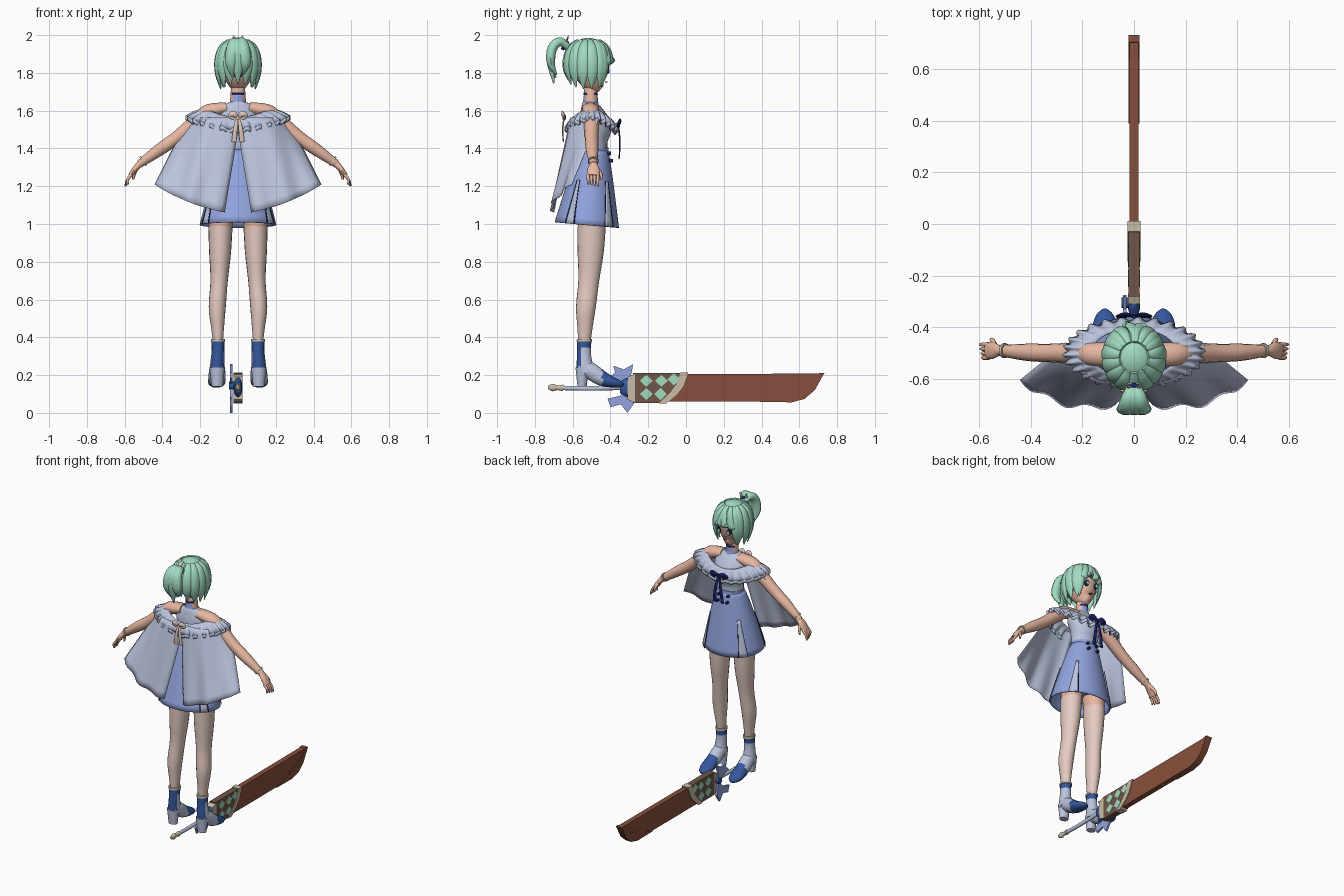
import bpy, bmesh, math
from mathutils import Vector

if "Cube" in bpy.data.objects:
    bpy.data.objects.remove(bpy.data.objects["Cube"])


def material(name, r, g, b):
    m = bpy.data.materials.new(name)
    col = [(c / 255) ** 2.2 for c in (r, g, b)] + [1]
    m.use_nodes = True
    m.diffuse_color = col
    m.node_tree.nodes["Principled BSDF"].inputs["Base Color"].default_value = col
    return m


MINT = material("mint", 160, 218, 190)
SKIN = material("skin", 234, 184, 162)
STOCKING = material("pale pink", 228, 202, 192)
LAVENDER = material("lavender grey", 186, 195, 220)
BLUE = material("periwinkle blue", 144, 162, 220)
BOOT = material("boot blue", 56, 88, 155)
NAVY = material("navy", 32, 38, 100)
BROWN = material("leather brown", 134, 80, 62)
TAUPE = material("taupe", 112, 86, 74)
CREAM = material("cream", 200, 186, 164)


def finish(name, bm, mats, mirror=False, thick=0, rule=None, angle=50):
    """Turn a bmesh into a named, coloured, smooth shaded object."""
    bmesh.ops.recalc_face_normals(bm, faces=bm.faces)
    if rule:
        for f in bm.faces:
            f.material_index = rule(f.calc_center_median(), f.normal)
    me = bpy.data.meshes.new(name)
    bm.to_mesh(me)
    bm.free()
    ob = bpy.data.objects.new(name, me)
    bpy.context.collection.objects.link(ob)
    for m in mats if isinstance(mats, list) else [mats]:
        me.materials.append(m)
    if thick:
        ob.modifiers.new("Thickness", "SOLIDIFY").thickness = thick
    if mirror:
        ob.modifiers.new("Mirror", "MIRROR").use_mirror_merge = False
    bpy.ops.object.select_all(action="DESELECT")
    ob.select_set(True)
    bpy.context.view_layer.objects.active = ob
    bpy.ops.object.shade_smooth_by_angle(angle=math.radians(angle))
    return ob


def spline(rows, steps):
    """Catmull-Rom resampling of (x, y, z, width, depth) rows."""
    rows = [Vector(r) for r in rows]
    p = [rows[0]] + rows + [rows[-1]]
    out = []
    for i in range(1, len(p) - 2):
        a, b, c, d = p[i - 1:i + 3]
        for k in range(steps):
            t = k / steps
            out.append(b + (c - a) * (t / 2) + (a * 2 - b * 5 + c * 4 - d) * (t * t / 2)
                       + (b * 3 - a - c * 3 + d) * (t ** 3 / 2))
    return out + [rows[-1]]


def sweep(name, rows, mats, hint=(1, 0, 0), n=14, steps=4, cap=True, **kw):
    """Skin elliptical sections along a path; hint gives the width direction."""
    rows = spline(rows, steps)
    pts = [Vector(r[:3]) for r in rows]
    bm, rings = bmesh.new(), []
    for i, r in enumerate(rows):
        t = (pts[min(i + 1, len(pts) - 1)] - pts[max(i - 1, 0)]).normalized()
        u = Vector(hint)
        u = (u - t * u.dot(t)).normalized()
        v = t.cross(u)
        rings.append([bm.verts.new(pts[i] + u * (r[3] * math.cos(a)) + v * (r[4] * math.sin(a)))
                      for a in (math.tau * k / n for k in range(n))])
    for a, b in zip(rings, rings[1:]):
        for k in range(n):
            bm.faces.new((a[k], a[k - 1], b[k - 1], b[k]))
    if cap:
        bm.faces.new(rings[0])
        bm.faces.new(rings[-1])
    return finish(name, bm, mats, **kw)


def sheet(name, fn, nu, nv, mats, **kw):
    """Grid surface from fn(u, v)."""
    bm = bmesh.new()
    g = [[bm.verts.new(fn(i / nu, j / nv)) for j in range(nv + 1)] for i in range(nu + 1)]
    for i in range(nu):
        for j in range(nv):
            bm.faces.new((g[i][j], g[i + 1][j], g[i + 1][j + 1], g[i][j + 1]))
    bmesh.ops.remove_doubles(bm, verts=bm.verts, dist=1e-5)
    return finish(name, bm, mats, **kw)


def slab(name, outline, x0, x1, mat):
    """Side outline in y, z extruded across x."""
    bm = bmesh.new()
    f = bm.faces.new([bm.verts.new((x0, y, z)) for y, z in outline])
    new = bmesh.ops.extrude_face_region(bm, geom=[f])["geom"]
    bmesh.ops.translate(bm, vec=(x1 - x0, 0, 0), verts=[v for v in new if isinstance(v, bmesh.types.BMVert)])
    return finish(name, bm, mat, angle=30)


# Head, neck and face
sweep("head", [(0, -.45, 1.715, .018, .02), (0, -.475, 1.74, .05, .058), (0, -.495, 1.79, .078, .088),
               (0, -.505, 1.85, .088, .1), (0, -.51, 1.92, .078, .088), (0, -.51, 1.965, .03, .03)], SKIN, n=24)
sweep("neck", [(0, -.505, 1.61, .045, .04), (0, -.505, 1.76, .034, .034)], SKIN)
sweep("high_collar", [(0, -.505, 1.61, .068, .05), (0, -.505, 1.645, .043, .041), (0, -.505, 1.68, .038, .038)], BLUE)
sweep("choker", [(0, -.505, 1.682, .039, .039), (0, -.505, 1.695, .038, .038)], NAVY)
sweep("eyes", [(.036, -.425, 1.815, .015, .02), (.036, -.408, 1.815, .015, .02)], NAVY, mirror=True)
sweep("irises", [(.036, -.42, 1.811, .01, .013), (.036, -.406, 1.811, .01, .013)], MINT, mirror=True)
sweep("mouth", [(0, -.43, 1.752, .01, .003), (0, -.416, 1.752, .01, .003)], TAUPE)

# Hair: cap with face opening, hanging locks, ponytail
bm = bmesh.new()
bmesh.ops.create_uvsphere(bm, u_segments=32, v_segments=20, radius=1)
for v in bm.verts:
    v.co = Vector((v.co.x * .108, v.co.y * .117 - .517, v.co.z * .12 + 1.865))
bmesh.ops.delete(bm, geom=[v for v in bm.verts if (v.co.y > -.47 and v.co.z < 1.9) or v.co.z < 1.78], context="VERTS")
finish("hair_cap", bm, MINT, thick=.008)


def lock(name, deg, end, width, drift=0):
    rows = []
    for r, z, w, turn in ((.5, 1.972, .4, 0), (.85, 1.935, .8, .2), (1.03, 1.87, 1, .5),
                          (1.02, (1.87 + end) / 2, .85, .8), (.86, end, .08, 1)):
        a = math.radians(deg + drift * turn)
        rows.append((math.sin(a) * .108 * r, -.517 + math.cos(a) * .117 * r, z, width * w, .013 * w + .002))
    a = math.radians(deg)
    sweep(name, rows, MINT, hint=(math.cos(a), -math.sin(a), 0), n=8)


for i in range(11):
    deg = 55 + i * 25
    lock("hair_lock_%d" % i, deg, 1.755 - .04 * abs(math.sin(math.radians(deg))), .034)
for s in (-1, 1):
    lock("side_lock", s * 42, 1.725, .03, s * 6)
    lock("bang_outer", s * 22, 1.825, .026, s * 16)
lock("bang_middle", 8, 1.85, .026, -28)
lock("bang_parting", 0, 1.87, .024, 22)
for x, end, y in ((0, 1.745, -.70), (.026, 1.79, -.685), (-.026, 1.775, -.69)):
    sweep("ponytail", [(0, -.615, 1.925, .02, .02), (x * .6, -.665, 1.965, .03, .024), (x, -.708, 1.93, .036, .027),
                       (x * 1.3, -.715, 1.85, .033, .022), (x * 1.1, y, end, .004, .004)], MINT, n=10)
sweep("hair_tie", [(0, -.632, 1.94, .028, .028), (0, -.648, 1.951, .028, .028)], NAVY)
sweep("hair_ribbon", [(.006, -.638, 1.955, .004, .006), (.02, -.63, 1.975, .01, .006), (.024, -.622, 1.998, .002, .002)],
      STOCKING, n=6, mirror=True)

# Torso, arms and hands
sweep("bodice", [(0, -.485, 1.37, .088, .07), (0, -.485, 1.44, .09, .07), (0, -.478, 1.51, .102, .084),
                 (0, -.495, 1.57, .115, .072), (0, -.505, 1.62, .09, .05), (0, -.505, 1.645, .045, .04)], LAVENDER, n=24)
sweep("arms", [(.06, -.505, 1.615, .045, .03), (.15, -.505, 1.597, .046, .04), (.2, -.5, 1.56, .043, .042),
               (.32, -.5, 1.46, .036, .036), (.42, -.497, 1.39, .033, .033), (.525, -.49, 1.315, .02, .02)],
      SKIN, hint=(0, 1, 0), mirror=True)
sweep("palms", [(.52, -.49, 1.318, .02, .018), (.548, -.49, 1.288, .033, .015), (.57, -.492, 1.255, .03, .012)],
      SKIN, hint=(0, 1, 0), mirror=True)
for i in range(4):
    y = -.467 - i * .017
    tip = (.597, .594, .59, .582)[i]
    sweep("fingers", [(.562, y, 1.262, .009, .009), (.585, y, 1.235, .008, .008),
                      (tip, y, 1.2 + i * .003, .005, .005)], SKIN, hint=(0, 1, 0), n=8, mirror=True)
sweep("thumbs", [(.54, -.468, 1.29, .011, .011), (.55, -.45, 1.262, .009, .009), (.555, -.448, 1.235, .005, .005)],
      SKIN, hint=(0, 1, 0), n=8, mirror=True)
sweep("bracelets", [(.497, -.491, 1.337, .029, .029), (.506, -.491, 1.33, .029, .029)],
      CREAM, hint=(0, 1, 0), mirror=True)


# Skirt with slit panels and buttons
def skirt_point(a, v, off=0):
    r = v ** .85
    x, y = .088 + .115 * r + off, .072 + .098 * r + off
    return Vector((x * math.sin(a), -.485 - .04 * r + y * math.cos(a), 1.4 - .405 * v - .015 * v * math.cos(a)))


sheet("skirt", lambda u, v: skirt_point(u * math.tau, v), 48, 12, BLUE, thick=.006)
for deg in (47, 122):
    def panel(lo, hi, off, top):
        return lambda u, v: skirt_point(math.radians(deg + (lo + (hi - lo) * u) * (.4 + .6 * v)), top + (1 - top) * v, off)
    sheet("skirt_slit", panel(-9, 9, .004, .42), 4, 8, LAVENDER, thick=.003, mirror=True)
    for e in (-10, 8):
        sheet("slit_trim", panel(e, e + 2, .006, .42), 1, 8, NAVY, thick=.003, mirror=True)
sweep("waistband", [(0, -.485, 1.385, .092, .076), (0, -.485, 1.405, .091, .075)], BLUE, n=24)
for z in (1.375, 1.335):
    sweep("buttons", [(.035, -.43, z, .009, .009), (.035, -.398 + (1.375 - z) * .3, z, .009, .009)], NAVY, n=10, mirror=True)
sweep("hips", [(0, -.5, 1.06, .12, .085), (0, -.495, 1.2, .11, .085), (0, -.485, 1.37, .08, .065)], BLUE)

# Legs and boots
sweep("thighs", [(.093, -.5, .965, .062, .073), (.085, -.5, 1.1, .068, .078)], SKIN, mirror=True)
sweep("stockings", [(.106, -.538, .37, .026, .032), (.108, -.535, .45, .034, .04), (.11, -.53, .56, .045, .052),
                    (.1, -.515, .7, .046, .055), (.095, -.505, .85, .058, .069), (.093, -.5, .985, .064, .075)],
      STOCKING, n=20, mirror=True)
sweep("boot_shafts", [(.11, -.53, .215, .043, .052), (.109, -.538, .27, .037, .042), (.106, -.54, .33, .034, .037),
                      (.106, -.538, .385, .035, .039)], [LAVENDER, BOOT], mirror=True,
      rule=lambda c, n: int(n.y < -.3 or c.z > .345))
sweep("boot_cuffs", [(.106, -.538, .378, .038, .042), (.106, -.538, .392, .037, .041)], CREAM, mirror=True)
sweep("boot_feet", [(.11, -.57, .235, .03, .03), (.11, -.52, .23, .042, .045), (.112, -.45, .185, .045, .042),
                    (.113, -.39, .162, .046, .029), (.113, -.35, .152, .032, .019), (.113, -.33, .147, .01, .008)],
      [LAVENDER, BOOT], mirror=True, rule=lambda c, n: int(c.y > -.445))
sweep("boot_heels", [(.11, -.55, .14, .03, .025), (.11, -.55, .24, .04, .036)], LAVENDER, mirror=True)


# Cape panels and ruffled collar
def curve(a, b, c, t):
    return Vector(a) * (1 - t) ** 2 + Vector(b) * (2 * t * (1 - t)) + Vector(c) * t * t


def cape(u, v):
    top = curve((-.012, -.6, 1.56), (.2, -.66, 1.57), (.265, -.46, 1.56), u)
    hem = curve((.07, -.7, 1.062), (.27, -.75, 1.1), (.442, -.605, 1.21), u)
    return top.lerp(hem, v) + Vector((0, -.012 * math.sin(u * math.pi * 5) * v, 0))


def ruffle(u, v):
    a = u * math.tau
    wave = math.sin(a * 26) * .009 * v * v
    c, s = math.cos(a), math.sin(a)
    drop = s * s * (.045 if s < 0 else .05)
    return Vector(((.165 + .105 * v + wave) * c, -.5 + (.095 + .04 * v + wave) * s,
                   1.612 - .045 * v ** 2 - drop + wave - .015 * v * s * s))


sheet("cape", cape, 20, 12, LAVENDER, mirror=True, thick=.003)
sheet("collar_ruffle", ruffle, 156, 4, LAVENDER, thick=.004)
sheet("collar_edge", lambda u, v: ruffle(u, 1) + Vector((0, 0, -.022 * v)), 156, 1, LAVENDER, thick=.005)


# Ribbon bows on chest and back
def bow(name, y, z, w, tail, out, mat):
    sweep(name + "_loops", [(.003, y, z, .006, .008), (w * .55, y + out, z + .018, .008, .016),
                            (w, y, z + .006, .007, .012), (w * .5, y, z - .008, .006, .008)],
          mat, hint=(0, 1, 0), n=8, mirror=True)
    sweep(name + "_tails", [(.004, y, z, .007, .004), (w * .35, y + out, z - tail * .5, .011, .004),
                            (w * .5, y + out * .5, z - tail, .013, .003)], mat, n=8, mirror=True)
    sweep(name + "_knot", [(0, y, z - .012, .01, .009), (0, y, z + .012, .01, .009)], mat, n=8)


bow("chest_bow", -.358, 1.525, .06, .18, .008, NAVY)
bow("back_bow", -.645, 1.565, .042, .13, -.008, STOCKING)

# Sheathed sword lying along y
slab("sheath", [(-.28, .06), (.55, .06), (.62, .078), (.675, .125), (.725, .208), (-.28, .205)], -.018, .018, BROWN)
slab("sheath_tip", [(.39, .058), (.56, .056), (.628, .074), (.683, .122), (.732, .21), (.705, .21), (.64, .14),
                    (.56, .12), (.47, .085)], -.022, .022, BROWN)
slab("sheath_sleeve", [(-.28, .052), (-.12, .052), (.0, .21), (-.28, .21)], -.021, .021, TAUPE)
slab("sheath_band", [(-.145, .05), (-.105, .05), (-.05, .095), (-.015, .14), (.012, .213), (-.03, .213),
                     (-.052, .15), (-.085, .105)], -.025, .025, CREAM)
slab("sheath_mouth", [(-.31, .07), (-.27, .055), (-.27, .207), (-.31, .19)], -.024, .024, CREAM)
for y, z in ((-.21, .17), (-.13, .17), (-.065, .178), (-.21, .1), (-.135, .1)):
    slab("diamond_inlay", [(y - .034, z), (y, z - .032), (y + .034, z), (y, z + .032)], -.0235, .0235, MINT)
sweep("sword_guard", [(0, -.35, .135, .018, .03), (0, -.32, .135, .024, .05), (0, -.3, .135, .02, .05)], BOOT)
sweep("sword_grip", [(0, -.66, .132, .011, .012), (0, -.5, .13, .011, .013), (0, -.34, .135, .012, .014)], LAVENDER)
sweep("sword_pommel", [(0, -.73, .135, .007, .009), (0, -.705, .134, .015, .02), (0, -.68, .133, .011, .013),
                       (0, -.65, .132, .014, .018)], CREAM)
slab("sword_bow_top", [(-.3, .15), (-.41, .185), (-.375, .215), (-.385, .25), (-.33, .23), (-.28, .258)], -.042, -.03, BLUE)
slab("sword_bow_bottom", [(-.3, .14), (-.35, .09), (-.415, .075), (-.4, .03), (-.345, .045), (-.31, 0), (-.275, .05)],
     -.042, -.03, BLUE)
sweep("sword_bow_knot", [(-.048, -.305, .145, .02, .022), (-.02, -.305, .145, .02, .022)], BOOT, hint=(0, 1, 0))
